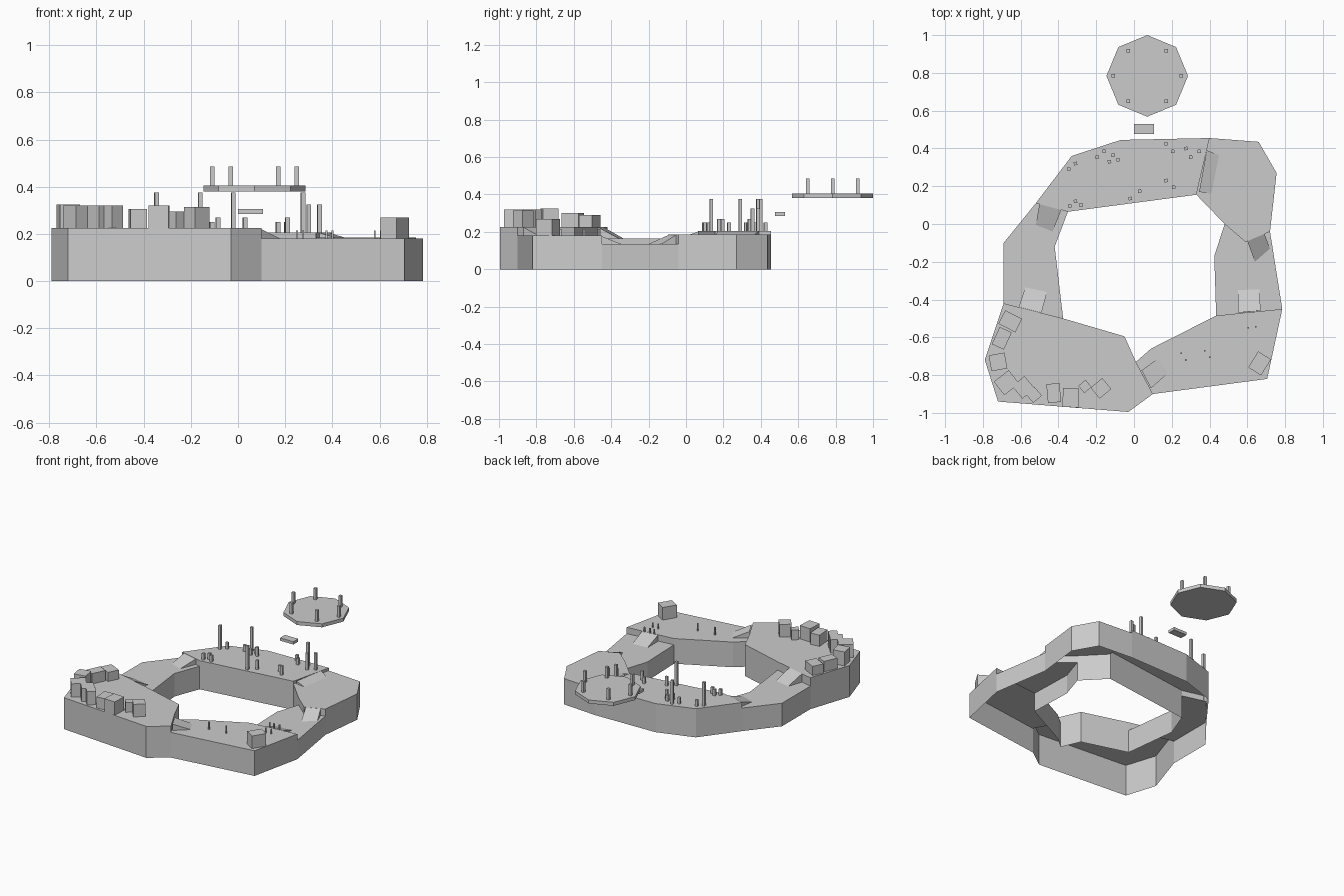
import bpy
import bmesh
from math import radians, cos, sin, pi
from mathutils import Matrix, Vector

cube = bpy.data.objects.get("Cube")
if cube:
    bpy.data.objects.remove(cube, do_unlink=True)

grey = bpy.data.materials.new("plain grey")
grey.use_nodes = True
COLOUR = (0.6, 0.6, 0.6, 1)
grey.diffuse_color = COLOUR
grey.node_tree.nodes["Principled BSDF"].inputs["Base Color"].default_value = COLOUR


def finish(name, bm):
    mesh = bpy.data.meshes.new(name)
    bm.to_mesh(mesh)
    bm.free()
    mesh.materials.append(grey)
    bpy.context.collection.objects.link(bpy.data.objects.new(name, mesh))


def face(bm, points):
    bm.faces.new([bm.verts.new(p) for p in points])


def wall(bm, a, b, low, high):
    face(bm, [(*a, low), (*b, low), (*b, high), (*a, high)])


def box(name, x, y, sx, sy, low, high, turn=0):
    bm = bmesh.new()
    place = (Matrix.Translation((x, y, (low + high) / 2))
             @ Matrix.Rotation(radians(turn), 4, 'Z')
             @ Matrix.Diagonal((sx, sy, high - low, 1)))
    bmesh.ops.create_cube(bm, size=1, matrix=place)
    finish(name, bm)


# Joints between platforms, each listed from outer to inner edge
joints = [
    [(-.69, -.42), (-.375, -.50)],
    [(.10, -.90), (.01, -.73)],
    [(.785, -.45), (.435, -.485)],
    [(.72, -.04), (.59, -.095), (.48, 0)],
    [(.40, .455), (.33, .155)],
    [(-.52, .11), (-.35, .065)],
]
# Platforms: name, height, outer corners, inner corners
platforms = [
    ("front_right_platform", .225, [(-.79, -.72), (-.72, -.94), (-.03, -.995)], [(-.05, -.595)]),
    ("front_left_platform", .18, [(.705, -.82)], [(.09, -.66)]),
    ("left_platform", .135, [], [(.425, -.17)]),
    ("back_left_platform", .185, [(.755, .27), (.66, .435)], []),
    ("back_platform", .205, [(-.07, .445), (-.33, .36)], []),
    ("right_platform", .165, [(-.69, -.10)], [(-.42, -.12)]),
]

# Open-bottomed platform ring with a step wall at each joint
for i, (name, top, outer, inner) in enumerate(platforms):
    bm = bmesh.new()
    start, end = joints[i], joints[(i + 1) % 6]
    next_top = platforms[(i + 1) % 6][1]
    outside = [start[0], *outer, end[0]]
    inside = [end[-1], *inner, start[-1]]
    outline = outside + end[1:-1] + inside + start[1:-1][::-1]
    face(bm, [(*p, top) for p in outline])
    for path in (outside, inside):
        for a, b in zip(path, path[1:]):
            wall(bm, a, b, 0, top)
    for a, b in zip(end, end[1:]):
        if next_top > top:
            a, b = b, a
        wall(bm, a, b, min(top, next_top), max(top, next_top))
    bmesh.ops.remove_doubles(bm, verts=bm.verts, dist=1e-5)
    finish(name, bm)

# Wedge ramps: upper edge, lower edge, heights
ramps = [
    ((.04, -.775), (.09, -.87), (.18, -.79), (.13, -.71), .225, .18),
    ((.55, -.47), (.67, -.46), (.665, -.345), (.55, -.35), .18, .135),
    ((.69, -.05), (.60, -.09), (.64, -.20), (.72, -.13), .185, .135),
    ((.345, .17), (.385, .39), (.45, .365), (.41, .16), .205, .185),
    ((-.50, .11), (-.385, .075), (-.43, -.04), (-.52, -.005), .205, .165),
    ((-.49, -.47), (-.61, -.44), (-.575, -.335), (-.46, -.36), .225, .165),
]
for i, (a, b, c, d, high, low) in enumerate(ramps):
    bm = bmesh.new()
    top = [Vector((*a, high)), Vector((*b, high)), Vector((*c, low)), Vector((*d, low))]
    base = [Vector((*a, low)), Vector((*b, low))]
    face(bm, top)
    face(bm, [top[0], top[3], base[0]])
    face(bm, [top[1], base[1], top[2]])
    bmesh.ops.remove_doubles(bm, verts=bm.verts, dist=1e-5)
    bmesh.ops.recalc_face_normals(bm, faces=bm.faces)
    if max(bm.faces, key=lambda f: len(f.verts)).normal.z < 0:
        bmesh.ops.reverse_faces(bm, faces=bm.faces)
    finish(f"ramp_{i}", bm)

# Blocks around the rim of the highest platform
blocks = [
    (-.655, -.515, .10, .08, .29, -27), (-.70, -.605, .07, .10, .30, -25),
    (-.72, -.73, .085, .085, .325, 10), (-.675, -.84, .10, .09, .32, 38),
    (-.585, -.865, .085, .085, .32, 40), (-.53, -.905, .06, .06, .32, 40),
    (-.425, -.895, .07, .10, .305, 5), (-.335, -.92, .085, .10, .32, -3),
    (-.26, -.86, .05, .05, .295, 40), (-.175, -.87, .08, .075, .315, 40),
]
for i, (x, y, sx, sy, top, turn) in enumerate(blocks):
    box(f"rim_block_{i}", x, y, sx, sy, .225, top, turn)
box("corner_block", .665, -.738, .08, .10, .18, .27, -32)

# Posts on the back platform, grouped by height
posts = {
    .375: [(-.345, .29), (-.16, .385), (-.02, .135), (.275, .40)],
    .325: [(.30, .355), (.345, .385)],
    .27: [(.03, .175), (-.085, .34), (.21, .195)],
    .25: [(-.31, .32), (-.195, .355), (-.13, .33), (-.11, .365), (.17, .425),
          (.205, .385), (.17, .23), (-.34, .095), (-.31, .12), (-.28, .10)],
}
for top, spots in posts.items():
    for x, y in spots:
        box("back_post", x, y, .018, .018, .205, top, 8)

# Small pegs on the front left platform
for x, y in [(.25, -.685), (.275, -.72), (.375, -.67), (.40, -.705), (.605, -.55),
             (.645, -.545), (.58, -.468), (.61, -.465), (.65, -.46)]:
    box("small_peg", x, y, .008, .008, .18, .215)

# Floating eight-sided deck with six posts, and a stepping slab
CENTRE = Vector((.07, .784))
bm = bmesh.new()
rim = [CENTRE + .216 * Vector((cos(k * pi / 4), sin(k * pi / 4))) for k in range(8)]
face(bm, [(*p, .405) for p in rim])
face(bm, [(*p, .38) for p in reversed(rim)])
for a, b in zip(rim, rim[1:] + rim[:1]):
    wall(bm, a, b, .38, .405)
bmesh.ops.remove_doubles(bm, verts=bm.verts, dist=1e-5)
finish("floating_deck", bm)
for side in (-1, 1):
    for dx, dy in [(.10, .134), (.18, 0), (.10, -.134)]:
        box("deck_post", CENTRE.x + side * dx, CENTRE.y + dy, .019, .019, .405, .485)
box("stepping_slab", .053, .503, .105, .055, .285, .305)
